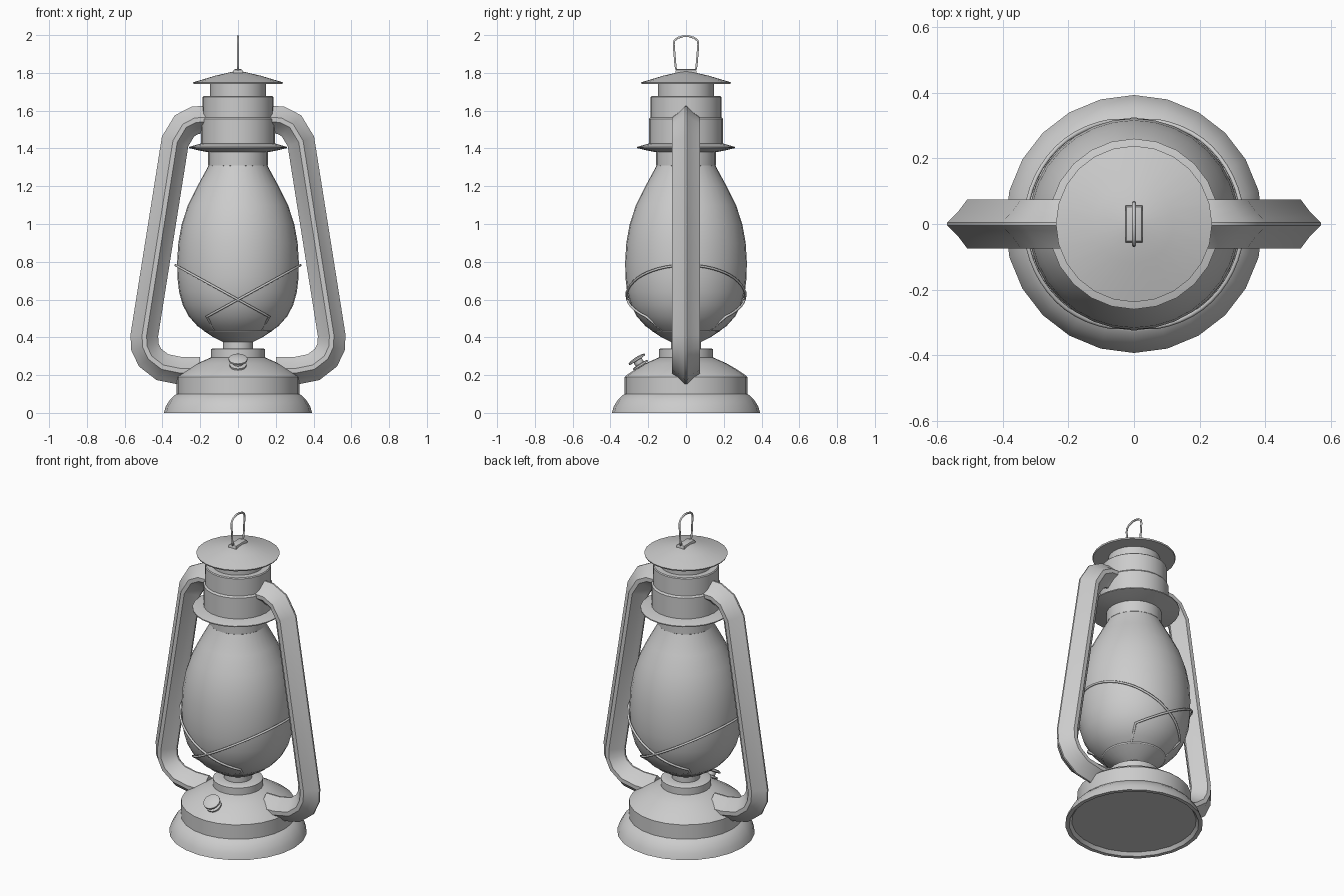
import bpy, bmesh
from math import sin, cos, pi, radians
from mathutils import Vector, Matrix

if "Cube" in bpy.data.objects:
    bpy.data.objects.remove(bpy.data.objects["Cube"])


def finish(name, bm, angle=35):
    bmesh.ops.recalc_face_normals(bm, faces=bm.faces)
    me = bpy.data.meshes.new(name)
    bm.to_mesh(me)
    bm.free()
    ob = bpy.data.objects.new(name, me)
    bpy.context.collection.objects.link(ob)
    bpy.ops.object.select_all(action='DESELECT')
    ob.select_set(True)
    bpy.context.view_layer.objects.active = ob
    bpy.ops.object.shade_smooth_by_angle(angle=radians(angle))
    return ob


def lathe(name, profile, segs=24, matrix=None):
    """Spin an (r, z) profile around z; r = 0 points become poles."""
    bm = bmesh.new()
    vs = [bm.verts.new((r, 0, z)) for r, z in profile]
    es = [bm.edges.new(p) for p in zip(vs, vs[1:])]
    bmesh.ops.spin(bm, geom=vs + es, cent=(0, 0, 0), axis=(0, 0, 1),
                   angle=2 * pi, steps=segs, use_merge=True)
    bmesh.ops.remove_doubles(bm, verts=bm.verts, dist=1e-5)
    if matrix:
        bm.transform(matrix)
    return finish(name, bm)


def wire(name, pts, radius, cyclic=False):
    cu = bpy.data.curves.new(name, 'CURVE')
    cu.dimensions = '3D'
    cu.bevel_depth = radius
    cu.bevel_resolution = 1
    cu.use_fill_caps = True
    sp = cu.splines.new('POLY')
    sp.points.add(len(pts) - 1)
    for p, co in zip(sp.points, pts):
        p.co = (*co, 1)
    sp.use_cyclic_u = cyclic
    ob = bpy.data.objects.new(name, cu)
    bpy.context.collection.objects.link(ob)
    return ob


# fuel tank with flared foot and recessed underside
lathe("fuel_tank", [(0, .02), (.355, .02), (.37, 0), (.393, 0), (.382, .035), (.36, .07),
                    (.33, .098), (.325, .1), (.325, .19), (.317, .198), (.27, .23),
                    (.215, .262), (.14, .295), (0, .3)])

# burner collar, neck and cup under the globe
lathe("burner", [(.143, .285), (.143, .337), (.135, .342), (.08, .342), (.08, .375),
                 (.13, .4), (.178, .432), (.172, .438), (0, .438)])

# glass globe
globe = [(.165, .425), (.215, .46), (.26, .51), (.292, .57), (.312, .64), (.321, .72),
         (.322, .8), (.316, .9), (.298, 1.0), (.265, 1.1), (.215, 1.2), (.158, 1.305),
         (.15, 1.33)]
lathe("glass_globe", globe, 32)


def globe_radius(z):
    for (r0, z0), (r1, z1) in zip(globe, globe[1:]):
        if z0 <= z <= z1:
            return r0 + (r1 - r0) * (z - z0) / (z1 - z0)
    return globe[0][0]


# crown: neck, drip plate and stepped chimney
lathe("globe_plate", [(0, 1.31), (.152, 1.303), (.158, 1.31), (.158, 1.38), (.2, 1.388),
                      (.26, 1.402), (.26, 1.408), (.2, 1.425), (0, 1.425)])
lathe("chimney", [(0, 1.415), (.197, 1.415), (.197, 1.555), (.188, 1.565), (.188, 1.672),
                  (.183, 1.677), (.148, 1.677), (.148, 1.745), (0, 1.745)])
lathe("chimney_cap", [(0, 1.742), (.15, 1.742), (.235, 1.742), (.238, 1.75), (.12, 1.785),
                      (.03, 1.806), (0, 1.808)])

# filler cap, tilted to the tank's front slope
axis = Vector((0, -.54, .84))
tilt = Matrix.Translation((0, -.238, .249)) @ axis.to_track_quat('Z', 'Y').to_matrix().to_4x4()
lathe("filler_cap", [(0, -.03), (.03, -.03), (.03, 0), (.045, 0), (.045, .01), (.025, .013),
                     (.025, .034), (.05, .036), (.05, .045), (.035, .051), (0, .053)], 16, tilt)

# side air tubes: four-ribbed section swept along a bent path
path = [(.14, 1.553), (.225, 1.55), (.283, 1.52), (.333, 1.437), (.496, .41), (.493, .35),
        (.466, .293), (.4, .242), (.3, .222), (.2, .222)]
quarter = [(.073, .005), (.058, .02), (.038, .04), (.012, .075)]
half = quarter + [(-d, y) for d, y in reversed(quarter)]
section = half + [(d, -y) for d, y in reversed(half)]


def air_tube(name, side):
    bm = bmesh.new()
    rings = []
    pts = [Vector(p) for p in path]
    for i, p in enumerate(pts):
        a = (p - pts[i - 1]).normalized() if i else None
        b = (pts[i + 1] - p).normalized() if i < len(pts) - 1 else None
        a, b = a or b, b or a
        t = (a + b).normalized()
        out = Vector((-t.y, t.x)) / t.dot(a)
        rings.append([bm.verts.new((side * (p.x + out.x * d), y, p.y + out.y * d))
                      for d, y in section])
    n = len(section)
    for r, s in zip(rings, rings[1:]):
        for k in range(n):
            bm.faces.new((r[k], r[(k + 1) % n], s[(k + 1) % n], s[k]))
    bm.faces.new(rings[0])
    bm.faces.new(rings[-1])
    finish(name, bm, 40)


for side, word in ((1, "right"), (-1, "left")):
    air_tube(word + "_air_tube", side)

    # crossed guard wire: a tilted loop following the globe, hooked on the cup rim
    pts = [(-side * .125, -.125, .437)]
    for i in range(41):
        a = radians(-128 + 256 * i / 40)
        z = .6
        for _ in range(20):
            r = globe_radius(z) + .009
            z = .5 * z + .5 * (.6 + .55 * r * cos(a))
        pts.append((side * r * cos(a), r * sin(a), z))
    pts.append((-side * .125, .125, .437))
    wire(word + "_guard_wire", pts, .007)

# guard ring around the cup rim
wire("guard_ring", [(.175 * cos(i * pi / 12), .175 * sin(i * pi / 12), .436)
                    for i in range(24)], .007, True)

# hanging loop and its bracket
bm = bmesh.new()
bmesh.ops.create_cube(bm, size=1, matrix=Matrix.Translation((0, 0, 1.808))
                      @ Matrix.Diagonal((.052, .112, .024, 1)))
top = [e for e in bm.edges if all(v.co.z > 1.81 for v in e.verts)]
bmesh.ops.bevel(bm, geom=top, offset=.012, segments=2, affect='EDGES', profile=.5)
finish("loop_bracket", bm)
arm = [(.035, 1.816), (.052, 1.818), (.056, 1.84), (.065, 1.95), (.062, 1.97), (.045, 1.985),
       (.015, 1.994)]
wire("hanging_loop", [(0, -y, z) for y, z in arm] + [(0, y, z) for y, z in reversed(arm)], .006)
